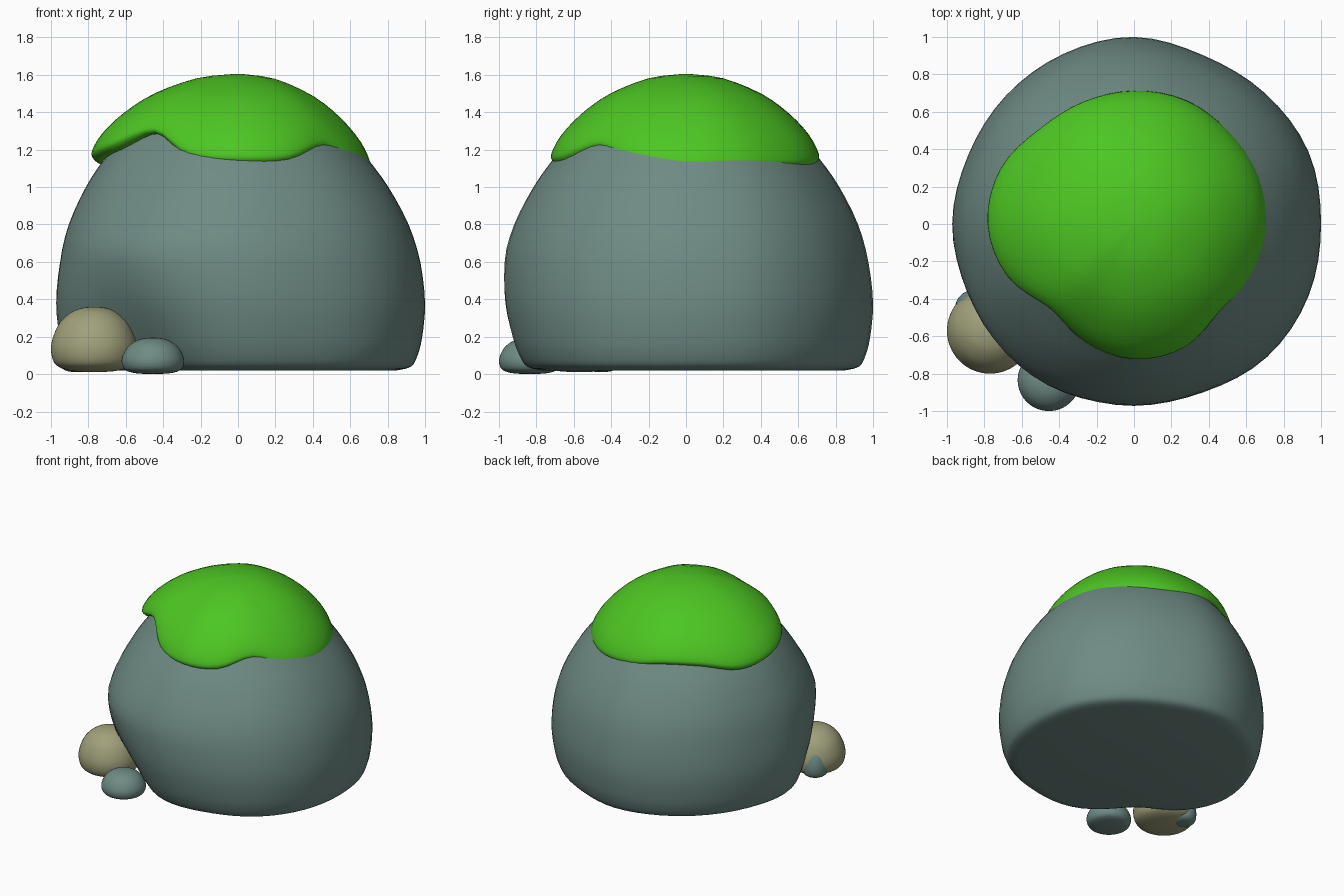
import bpy, bmesh, math

if "Cube" in bpy.data.objects:
    bpy.data.objects.remove(bpy.data.objects["Cube"])

N = 64  # segments around


def material(name, rgb):
    m = bpy.data.materials.new(name)
    m.diffuse_color = (*rgb, 1)
    m.use_nodes = True
    m.node_tree.nodes["Principled BSDF"].inputs["Base Color"].default_value = m.diffuse_color
    return m


stone = material("grey_green_stone", (0.158, 0.258, 0.232))
moss = material("moss_green", (0.074, 0.565, 0.016))
sand = material("sandy_stone", (0.355, 0.355, 0.200))


def cubic(p0, p1, p2, p3, t):
    return 0.5 * (2 * p1 + (p2 - p0) * t + (2 * p0 - 5 * p1 + 4 * p2 - p3) * t * t
                  + (3 * p1 - p0 - 3 * p2 + p3) * t ** 3)


def around(values, a):
    """Smooth closed interpolation of evenly spaced values at angle a."""
    n = len(values)
    f = a / math.tau * n
    i = int(f)
    return cubic(*[values[(i + k) % n] for k in (-1, 0, 1, 2)], f - i)


def refine(profile, steps=3):
    """Smooth open interpolation of (scale, height) pairs."""
    out = []
    last = len(profile) - 1
    for i in range(last):
        q = [profile[min(max(i + k, 0), last)] for k in (-1, 0, 1, 2)]
        for s in range(steps):
            out.append(tuple(cubic(*[p[c] for p in q], s / steps) for c in (0, 1)))
    return out + [profile[-1]]


def bell(x, centre, width):
    return math.exp(-((x - centre) / width) ** 2)


def loft(name, mat, profile, point, close_angle=60):
    """Stack closed rings along the profile, capping both ends."""
    bm = bmesh.new()
    rings = []
    for s, h in profile:
        rings.append([bm.verts.new(point(math.tau * i / N, s, h)) for i in range(N)])
    for lo, hi in zip(rings, rings[1:]):
        for i in range(N):
            j = (i + 1) % N
            bm.faces.new((lo[i], lo[j], hi[j], hi[i]))
    bm.faces.new(rings[0][::-1])
    bm.faces.new(rings[-1])
    bmesh.ops.recalc_face_normals(bm, faces=bm.faces)
    me = bpy.data.meshes.new(name)
    bm.to_mesh(me)
    bm.free()
    me.materials.append(mat)
    ob = bpy.data.objects.new(name, me)
    bpy.context.collection.objects.link(ob)
    bpy.ops.object.select_all(action='DESELECT')
    ob.select_set(True)
    bpy.context.view_layer.objects.active = ob
    bpy.ops.object.shade_smooth_by_angle(angle=math.radians(close_angle))
    return ob


# Boulder: uneven outline, rounded foot, hollow at the front left base
B_RAD = [1.0, 1.01, .99, .975, 1.0, .985, .97, .96,
         .97, .955, .94, .965, .99, .99, 1.01, 1.01]
B_PROF = [(.85, .02), (.925, .04), (.96, .10), (.985, .20), (1.0, .38), (.975, .60),
          (.92, .80), (.82, 1.0), (.715, 1.15), (.595, 1.29), (.41, 1.39), (.20, 1.46), (.02, 1.48)]


def boulder_point(a, s, h):
    deg = math.degrees(a)
    low = max(0, 1 - h / 0.65)
    r = s * around(B_RAD, a)
    r -= low * (0.19 * bell(deg, 230, 26) + 0.06 * bell(deg, 275, 30))
    r += 0.07 * bell(deg, 228, 30) * bell(h, 0.6, 0.4)
    shift = -0.02 * min(1, max(0, (h - 0.6) / 0.5))
    return (r * math.cos(a) + shift, r * math.sin(a), h)


loft("boulder", stone, refine(B_PROF), boulder_point)

# Moss cap: wavy lower edge with a rolled lip
M_RAD = [.705, .71, .705, .715, .71, .705, .715, .77,
         .78, .73, .635, .68, .72, .71, .65, .69]
M_LOW = [1.08, 1.085, 1.09, 1.10, 1.125, 1.175, 1.165, 1.115,
         1.145, 1.20, 1.285, 1.15, 1.125, 1.135, 1.205, 1.10]
M_PROF = [(.80, .14), (.90, .02), (.955, 0), (.99, .03), (1.0, .11), (.93, .31),
          (.78, .55), (.57, .775), (.28, .95), (.02, 1.0)]


def moss_point(a, s, h):
    r = s * around(M_RAD, a)
    low = around(M_LOW, a)
    return (r * math.cos(a), r * math.sin(a), low + h * (1.605 - low))


loft("moss_cap", moss, refine(M_PROF), moss_point, 80)

# Pebbles: flattened domes at the front left foot
P_PROF = refine([(.03, 0), (.45, .015), (.75, .06), (.93, .15), (1.0, .34), (.95, .54),
                 (.79, .76), (.52, .92), (.25, .985), (.03, 1.0)])


def pebble(name, mat, x, y, z, rx, ry, height):
    loft(name, mat, P_PROF, lambda a, s, h: (
        x + rx * s * math.cos(a), y + ry * s * math.sin(a), z + h * height))


pebble("large_pebble", sand, -.77, -.57, .01, .23, .23, .35)
pebble("small_pebble", stone, -.455, -.835, 0, .167, .165, .195)
pebble("tiny_pebble", stone, -.857, -.453, .01, .10, .10, .24)
